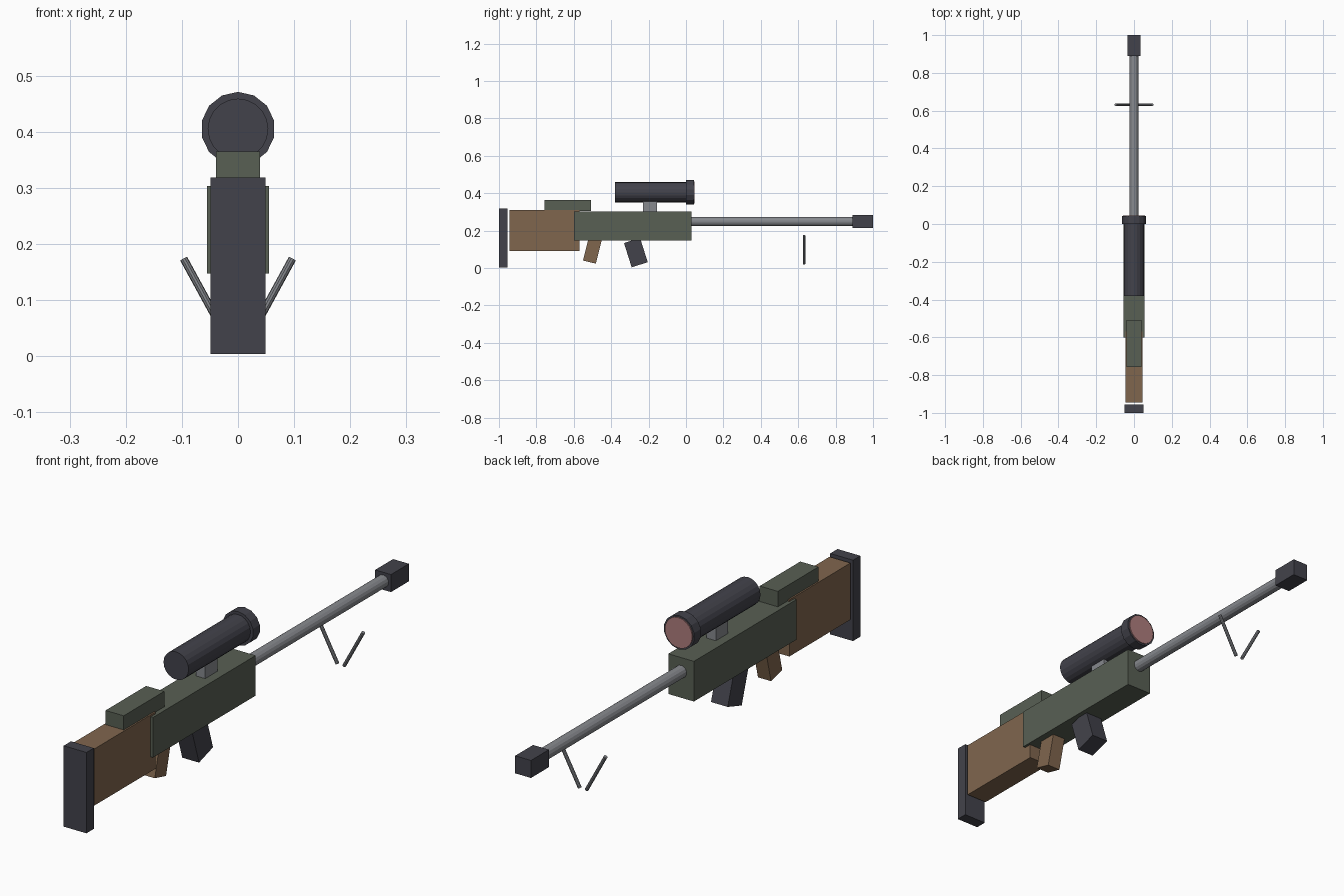
import bpy, math
from mathutils import Vector

if "Cube" in bpy.data.objects:
    bpy.data.objects.remove(bpy.data.objects["Cube"])


def mat(name, r, g, b):
    m = bpy.data.materials.new(name)
    m.diffuse_color = (r, g, b, 1)
    m.use_nodes = True
    m.node_tree.nodes["Principled BSDF"].inputs["Base Color"].default_value = m.diffuse_color
    return m


DARK = mat("dark_grey", 0.055, 0.055, 0.07)
GREEN = mat("olive_green", 0.098, 0.115, 0.088)
WOOD = mat("brown", 0.216, 0.133, 0.076)
STEEL = mat("steel_grey", 0.24, 0.25, 0.27)
PINK = mat("lens_pink", 0.42, 0.205, 0.205)


def box(name, m, x, y, z, tilt=0):
    """Box from half width x, (min, max) of y and z, tilted about x."""
    bpy.ops.mesh.primitive_cube_add(
        size=1, location=(0, sum(y) / 2, sum(z) / 2), rotation=(math.radians(tilt), 0, 0))
    o = bpy.context.object
    o.name = name
    o.scale = (2 * x, y[1] - y[0], z[1] - z[0])
    o.data.materials.append(m)
    return o


def rod(name, m, a, b, r, sides):
    """Cylinder between two points."""
    a, b = Vector(a), Vector(b)
    d = b - a
    bpy.ops.mesh.primitive_cylinder_add(vertices=sides, radius=r, depth=d.length,
                                        location=(a + b) / 2)
    o = bpy.context.object
    o.name = name
    o.rotation_euler = d.to_track_quat('Z', 'Y').to_euler()
    o.data.materials.append(m)
    return o


def along_y(name, m, y0, y1, z, r, sides):
    """Cylinder along y with a vertex at the top."""
    bpy.ops.mesh.primitive_cylinder_add(vertices=sides, radius=r, depth=y1 - y0,
                                        location=(0, (y0 + y1) / 2, z),
                                        rotation=(math.pi / 2, 0, 0))
    o = bpy.context.object
    o.name = name
    o.data.materials.append(m)
    return o


# Stock and receiver
box("butt_pad", DARK, 0.049, (-1.0, -0.955), (0.004, 0.318))
box("stock", WOOD, 0.045, (-0.945, -0.57), (0.09, 0.31))
box("cheek_rest", GREEN, 0.039, (-0.757, -0.508), (0.305, 0.365))
box("receiver", GREEN, 0.055, (-0.60, 0.03), (0.147, 0.303))

# Tilted grip and magazine
box("grip", WOOD, 0.028, (-0.535, -0.464), (0.03, 0.168), -14)
box("magazine", DARK, 0.036, (-0.313, -0.223), (0.0145, 0.1505), 17.5)

# Barrel and muzzle
along_y("barrel", STEEL, 0.03, 0.90, 0.249, 0.024, 14)
box("muzzle_brake", DARK, 0.034, (0.89, 1.0), (0.215, 0.283))

# Scope
box("scope_mount", STEEL, 0.02, (-0.23, -0.155), (0.295, 0.37))
along_y("scope_tube", DARK, -0.38, 0.01, 0.405, 0.054, 20)
along_y("scope_ring", DARK, 0.0, 0.042, 0.405, 0.066, 14)
along_y("scope_lens", PINK, 0.04, 0.046, 0.405, 0.059, 20)

# Bipod legs
for side, s in (("left", -1), ("right", 1)):
    rod("bipod_leg_" + side, STEEL, (s * 0.0145, 0.631, 0.023),
        (s * 0.097, 0.631, 0.174), 0.007, 10)
